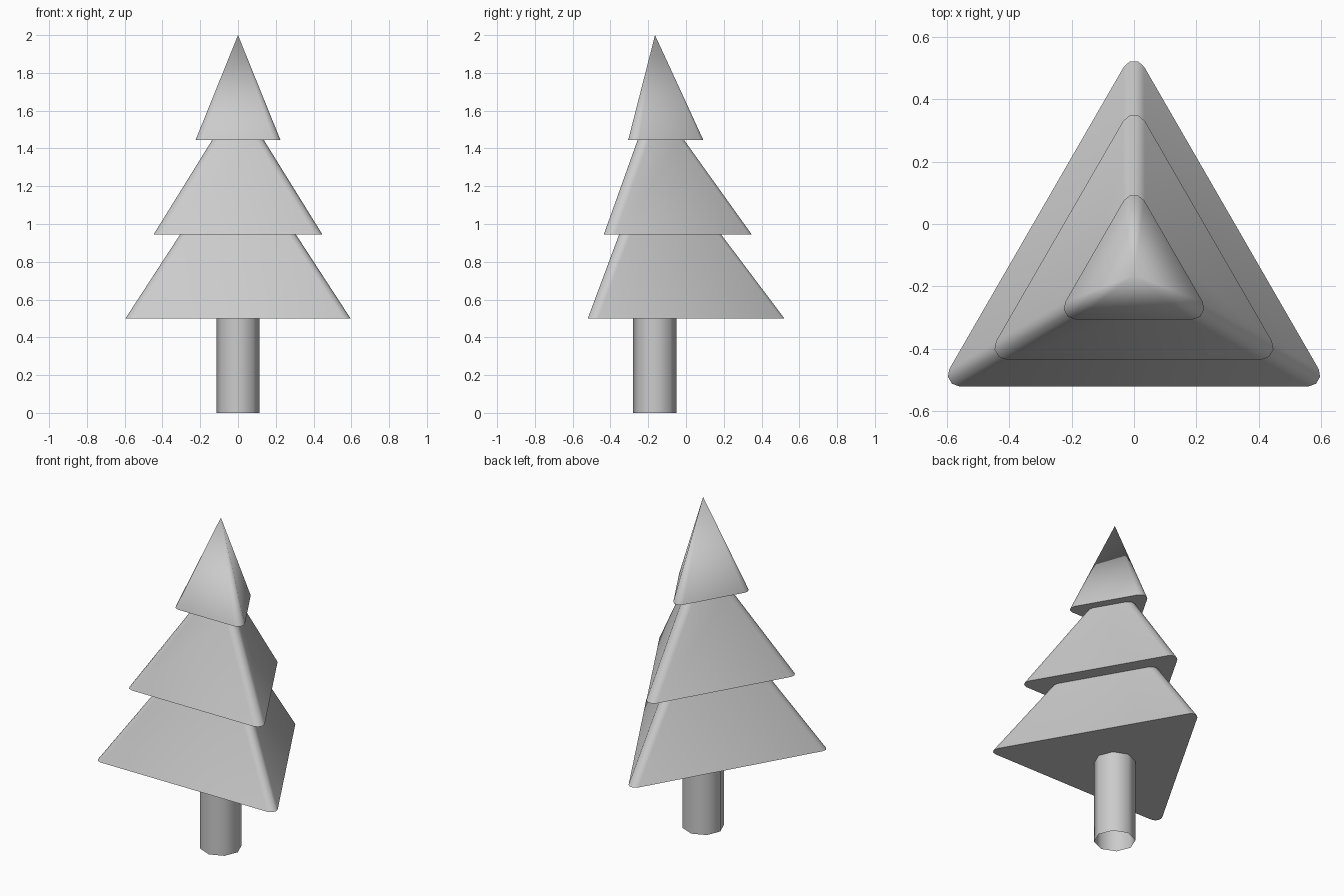
import bpy, bmesh
from math import sin, cos, radians

if "Cube" in bpy.data.objects:
    bpy.data.objects.remove(bpy.data.objects["Cube"])

CY = -0.16   # tree axis in y
SEG = 3      # segments per rounded corner


def finish(bm, name):
    mesh = bpy.data.meshes.new(name)
    bm.to_mesh(mesh)
    bm.free()
    ob = bpy.data.objects.new(name, mesh)
    bpy.context.collection.objects.link(ob)
    bpy.ops.object.select_all(action='DESELECT')
    ob.select_set(True)
    bpy.context.view_layer.objects.active = ob
    bpy.ops.object.shade_smooth_by_angle(angle=radians(50))
    return ob


def triangle_ring(bm, inradius, r, z):
    """Rounded triangle with one corner pointing to the back."""
    ring = []
    for corner in (90, 210, 330):
        a = radians(corner)
        reach = 2 * (inradius - r)
        for i in range(SEG + 1):
            b = radians(corner - 60 + 120 * i / SEG)
            ring.append(bm.verts.new((reach * cos(a) + r * cos(b),
                                      CY + reach * sin(a) + r * sin(b), z)))
    return ring


def bridge(bm, low, high):
    n = len(low)
    for i in range(n):
        j = (i + 1) % n
        bm.faces.new((low[i], low[j], high[j], high[i]))


# foliage: one stepped shell of three tiers (inradius, corner radius, height)
bm = bmesh.new()
steps = [(0.36, 0.037, 0.5), (0.194, 0.04, 0.945),
         (0.275, 0.04, 0.945), (0.096, 0.04, 1.445),
         (0.146, 0.038, 1.445)]
rings = [triangle_ring(bm, *s) for s in steps]
for low, high in zip(rings, rings[1:]):
    bridge(bm, low, high)
bm.faces.new(rings[0][::-1])
tip = bm.verts.new((0, CY - 0.004, 2.0))
top = rings[-1]
for i in range(len(top)):
    bm.faces.new((top[i], top[(i + 1) % len(top)], tip))
finish(bm, "foliage")

# trunk: open eight-sided tube
bm = bmesh.new()
tube = [[bm.verts.new((0.115 * cos(radians(45 * i)),
                       CY - 0.005 + 0.115 * sin(radians(45 * i)), z))
         for i in range(8)] for z in (0, 0.5)]
bridge(bm, *tube)
finish(bm, "trunk")
